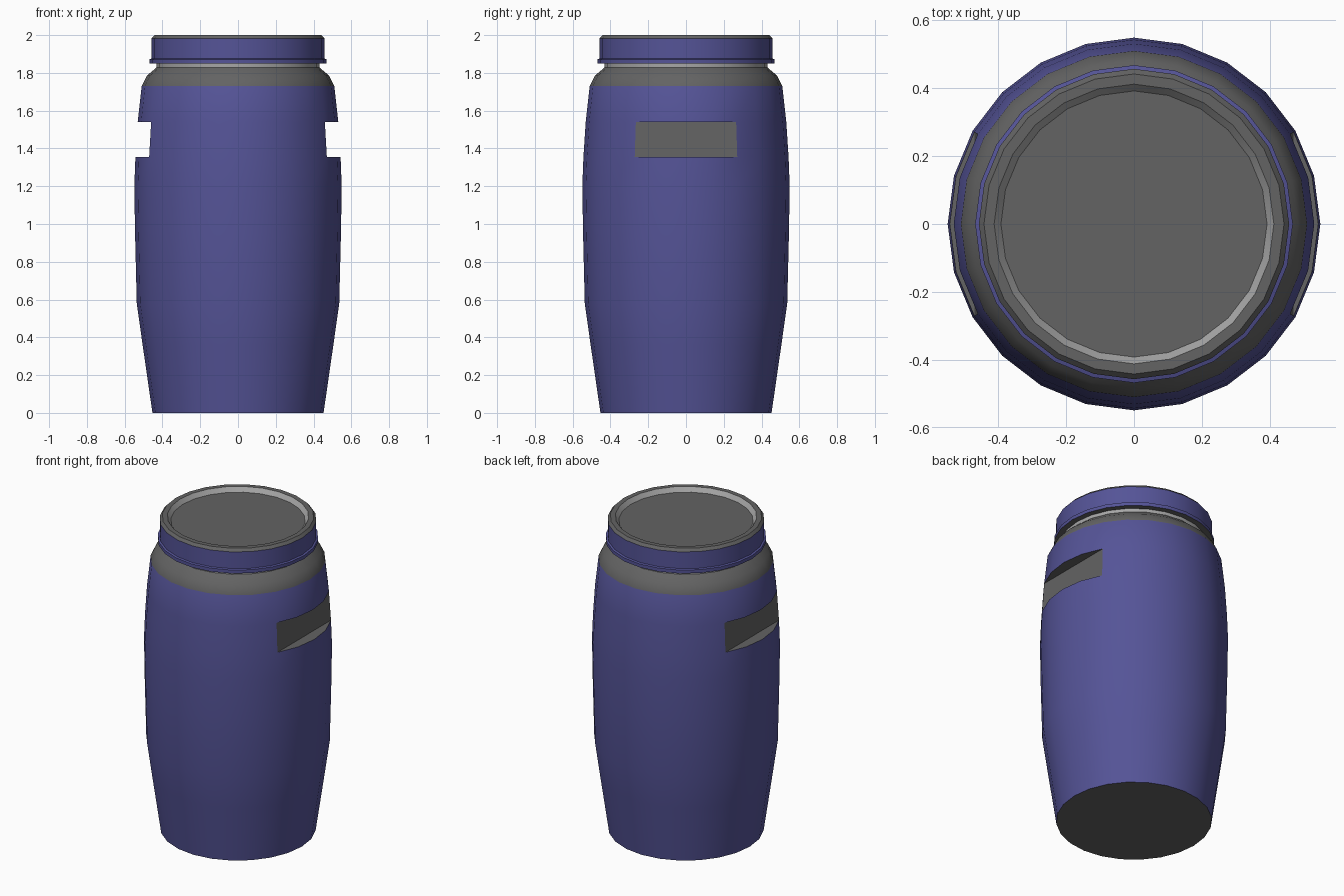
import bpy, bmesh, math

SIDES = 24
BLUE, GREY, PALE = range(3)

cube = bpy.data.objects.get("Cube")
if cube:
    bpy.data.objects.remove(cube, do_unlink=True)


def make_material(name, rgb):
    mat = bpy.data.materials.new(name)
    mat.use_nodes = True
    mat.diffuse_color = (*rgb, 1)
    mat.node_tree.nodes["Principled BSDF"].inputs["Base Color"].default_value = (*rgb, 1)
    return mat


materials = [
    make_material("blue plastic", (0.09, 0.088, 0.31)),
    make_material("dark grey", (0.125, 0.125, 0.125)),
    make_material("pale grey", (0.38, 0.38, 0.38)),
]


def lathe(bm, profile, bands, bottom, top):
    """Spin (radius, height) points about z; returns rings and face rows."""
    rings = []
    for r, z in profile:
        angles = [2 * math.pi * i / SIDES for i in range(SIDES)]
        rings.append([bm.verts.new((r * math.cos(a), r * math.sin(a), z)) for a in angles])
    rows = []
    for low, high, colour in zip(rings, rings[1:], bands):
        row = []
        for i in range(SIDES):
            j = (i + 1) % SIDES
            face = bm.faces.new((low[i], low[j], high[j], high[i]))
            face.material_index = colour
            row.append(face)
        rows.append(row)
    bm.faces.new(rings[0][::-1]).material_index = bottom
    bm.faces.new(rings[-1]).material_index = top
    return rings, rows


def finish(bm, name):
    bmesh.ops.recalc_face_normals(bm, faces=bm.faces)
    mesh = bpy.data.meshes.new(name)
    bm.to_mesh(mesh)
    bm.free()
    for mat in materials:
        mesh.materials.append(mat)
    obj = bpy.data.objects.new(name, mesh)
    bpy.context.collection.objects.link(obj)
    bpy.ops.object.select_all(action="DESELECT")
    obj.select_set(True)
    bpy.context.view_layer.objects.active = obj
    bpy.ops.object.shade_smooth_by_angle(angle=math.radians(30))


# Barrel body with shoulder and neck
body_profile = [
    (0.453, 0), (0.505, 0.36), (0.536, 0.58), (0.545, 0.95), (0.549, 1.2),
    (0.543, 1.355), (0.531, 1.54), (0.51, 1.73), (0.483, 1.785),
    (0.432, 1.828), (0.432, 1.86),
]
body_bands = [BLUE] * 7 + [GREY] * 2 + [PALE]
bm = bmesh.new()
rings, rows = lathe(bm, body_profile, body_bands, GREY, PALE)

# Flat-backed hand grips cut into both sides, four facets wide
grip_row = 5
low, high = rings[grip_row], rings[grip_row + 1]
for centre in (0, SIDES // 2):
    cols = [(centre + k) % SIDES for k in range(-2, 3)]
    bmesh.ops.delete(bm, geom=[rows[grip_row][c] for c in cols[:-1]], context="FACES_ONLY")
    first, last = cols[0], cols[-1]
    wall = bm.faces.new((low[first], low[last], high[last], high[first]))
    ledge = bm.faces.new([low[c] for c in cols])
    ceiling = bm.faces.new([high[c] for c in cols])
    for face in (wall, ledge, ceiling):
        face.material_index = GREY
finish(bm, "barrel_body")

# Screw lid with flange, raised rim and recessed top
lid_profile = [
    (0.42, 1.85), (0.468, 1.85), (0.468, 1.872), (0.457, 1.876), (0.457, 1.983),
    (0.442, 2.0), (0.412, 2.0), (0.392, 1.972),
]
lid_bands = [GREY, BLUE, BLUE, BLUE, GREY, GREY, PALE]
bm = bmesh.new()
lathe(bm, lid_profile, lid_bands, GREY, GREY)
finish(bm, "lid")
